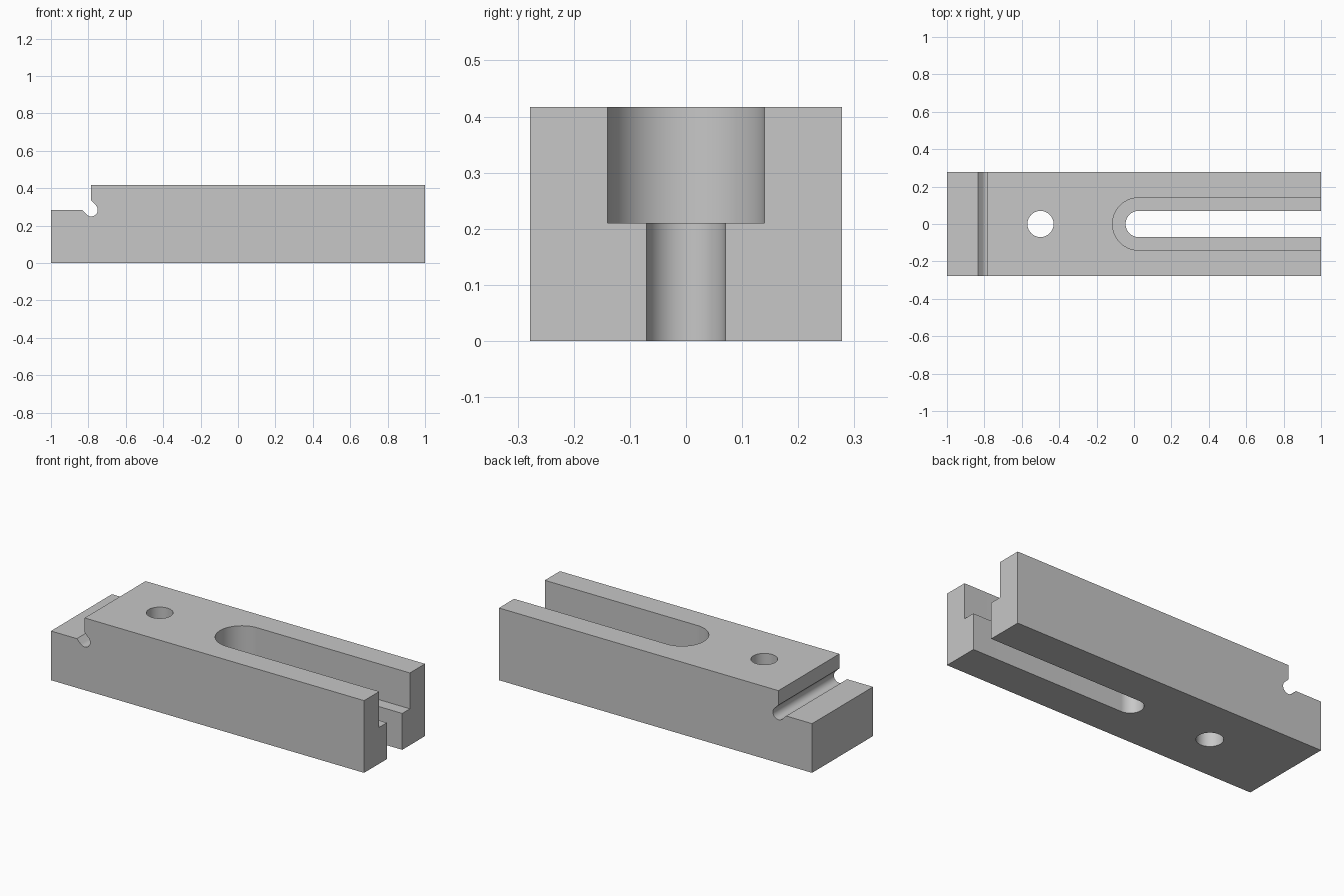
import bpy, bmesh
from math import pi, cos, sin, radians

if "Cube" in bpy.data.objects:
    bpy.data.objects.remove(bpy.data.objects["Cube"], do_unlink=True)

LENGTH, WIDTH, HEIGHT = 2.0, 0.556, 0.417
STEP_Z, STEP_X = 0.284, -0.785       # lower ledge at the left end
LEDGE_Z = 0.21                       # counterbore floor of the slot

grey = bpy.data.materials.new("light_grey")
grey.use_nodes = True
grey.diffuse_color = (0.57, 0.57, 0.57, 1)
grey.node_tree.nodes["Principled BSDF"].inputs["Base Color"].default_value = grey.diffuse_color


def arc(cx, cy, r, start, end, n):
    """Points on an arc, angles in degrees."""
    angles = [radians(start + (end - start) * i / n) for i in range(n + 1)]
    return [(cx + r * cos(a), cy + r * sin(a)) for a in angles]


def extrude(name, points, offset):
    """Closed prism from 3D outline points pushed along offset."""
    bm = bmesh.new()
    face = bm.faces.new([bm.verts.new(p) for p in points])
    moved = bmesh.ops.extrude_face_region(bm, geom=[face])["geom"]
    bmesh.ops.translate(bm, vec=offset,
                        verts=[v for v in moved if isinstance(v, bmesh.types.BMVert)])
    bmesh.ops.recalc_face_normals(bm, faces=bm.faces)
    mesh = bpy.data.meshes.new(name)
    bm.to_mesh(mesh)
    bm.free()
    mesh.materials.append(grey)
    obj = bpy.data.objects.new(name, mesh)
    bpy.context.collection.objects.link(obj)
    return obj


def upright(name, outline, z0, z1):
    return extrude(name, [(x, y, z0) for x, y in outline], (0, 0, z1 - z0))


def slot(radius):
    """Round-ended slot that runs out through the right end."""
    return arc(0.025, 0, radius, 90, 270, 40) + [(1.2, -radius), (1.2, radius)]


# Body: side profile with the step and its diagonal, round-bottomed relief groove
r = 0.035
d = r * cos(pi / 4)
half = LENGTH / 2
groove = arc(STEP_X, STEP_Z, r, 225, 405, 24)
profile = ([(-half, 0), (-half, STEP_Z), (STEP_X - 2 * d, STEP_Z)] + groove
           + [(STEP_X, STEP_Z + 2 * d), (STEP_X, HEIGHT), (half, HEIGHT), (half, 0)])
body = extrude("clamp_body", [(x, -WIDTH / 2, z) for x, z in profile], (0, WIDTH, 0))

# Cutters: bolt hole, through slot and wider upper slot
cutters = [
    upright("hole_cutter", arc(-0.5, 0, 0.07, 0, 360, 64)[:-1], -0.1, 0.6),
    upright("slot_cutter", slot(0.07), -0.1, 0.3),
    upright("wide_slot_cutter", slot(0.14), LEDGE_Z, 0.6),
]
bpy.context.view_layer.objects.active = body
body.select_set(True)
for cutter in cutters:
    cutter.hide_render = True
    mod = body.modifiers.new("cut", "BOOLEAN")
    mod.operation, mod.solver, mod.object = "DIFFERENCE", "EXACT", cutter
    bpy.ops.object.modifier_apply(modifier=mod.name)
    bpy.data.objects.remove(cutter, do_unlink=True)

bpy.ops.object.shade_smooth_by_angle(angle=radians(30))
